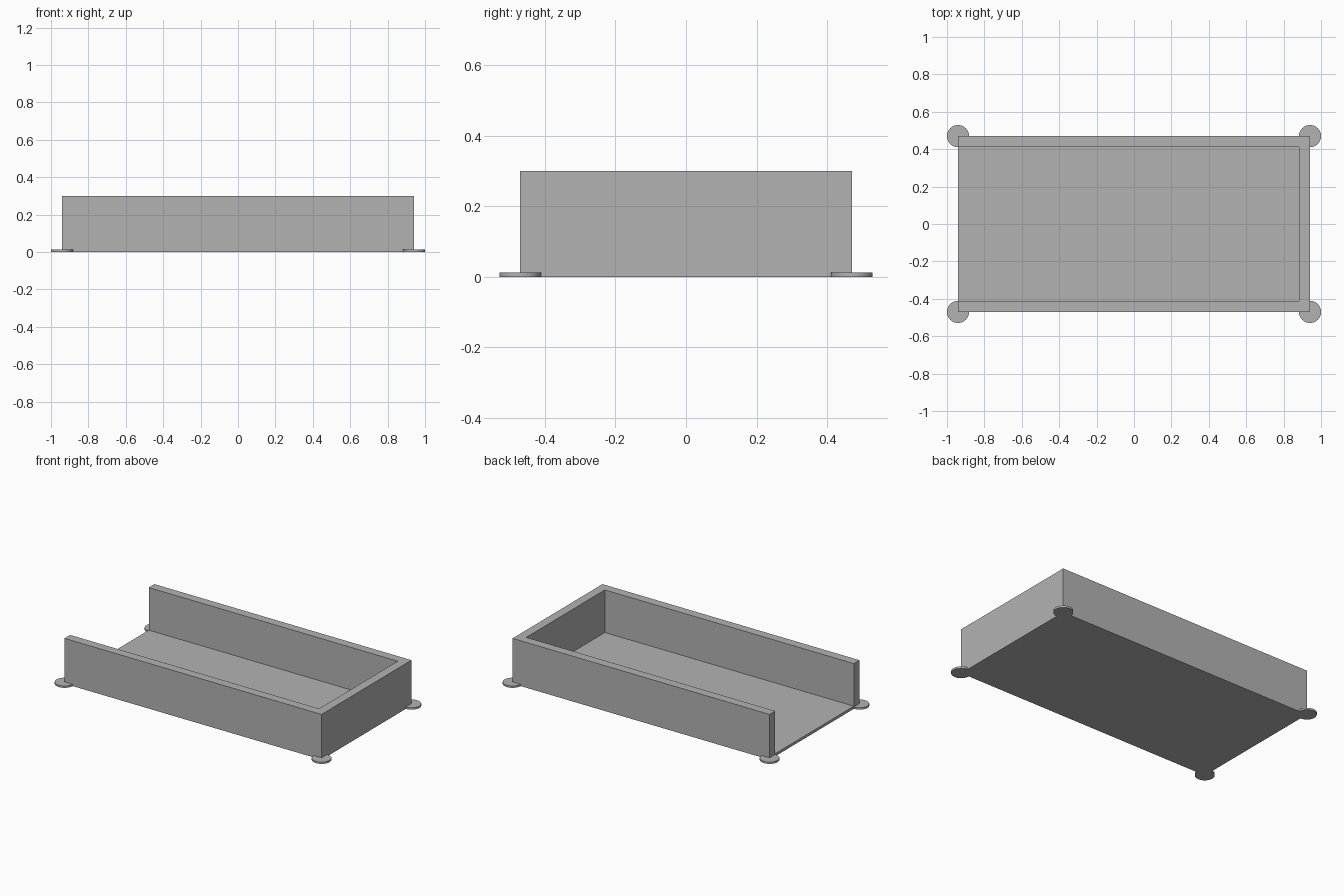
import bpy

# Remove the default cube
cube = bpy.data.objects.get("Cube")
if cube:
    bpy.data.objects.remove(cube, do_unlink=True)

HALF_X, HALF_Y, HEIGHT = 0.941, 0.47, 0.3
WALL, FLOOR = 0.059, 0.018
PAD_RADIUS, PAD_HEIGHT = 0.059, 0.0125

grey = bpy.data.materials.new("plain grey")
grey.use_nodes = True
colour = (0.45, 0.45, 0.45, 1)
grey.diffuse_color = colour
grey.node_tree.nodes["Principled BSDF"].inputs["Base Color"].default_value = colour


def box(name, low, high):
    """Box between two opposite corners."""
    centre = [(a + b) / 2 for a, b in zip(low, high)]
    bpy.ops.mesh.primitive_cube_add(size=1, location=centre)
    obj = bpy.context.object
    obj.name = name
    obj.scale = [b - a for a, b in zip(low, high)]
    bpy.ops.object.transform_apply(location=True, rotation=False, scale=True)
    obj.data.materials.append(grey)
    return obj


# Tray: solid block hollowed out, open at the top and at the right end
tray = box("tray", (-HALF_X, -HALF_Y, 0), (HALF_X, HALF_Y, HEIGHT))
cutter = box("tray_cutter", (-HALF_X - 0.1, WALL - HALF_Y, FLOOR),
             (HALF_X - WALL, HALF_Y - WALL, HEIGHT + 0.1))
cutter.hide_render = True
hollow = tray.modifiers.new("hollow", "BOOLEAN")
hollow.operation = "DIFFERENCE"
hollow.solver = "EXACT"
hollow.object = cutter
bpy.context.view_layer.objects.active = tray
bpy.ops.object.modifier_apply(modifier=hollow.name)
bpy.data.objects.remove(cutter, do_unlink=True)

# Round pads under the four corners
for side, x in (("right", -HALF_X), ("left", HALF_X)):
    for end, y in (("front", -HALF_Y), ("back", HALF_Y)):
        bpy.ops.mesh.primitive_cylinder_add(
            vertices=48, radius=PAD_RADIUS, depth=PAD_HEIGHT,
            location=(x, y, PAD_HEIGHT / 2))
        pad = bpy.context.object
        pad.name = f"{end}_{side}_pad"
        pad.data.materials.append(grey)
        bpy.ops.object.shade_smooth_by_angle()
